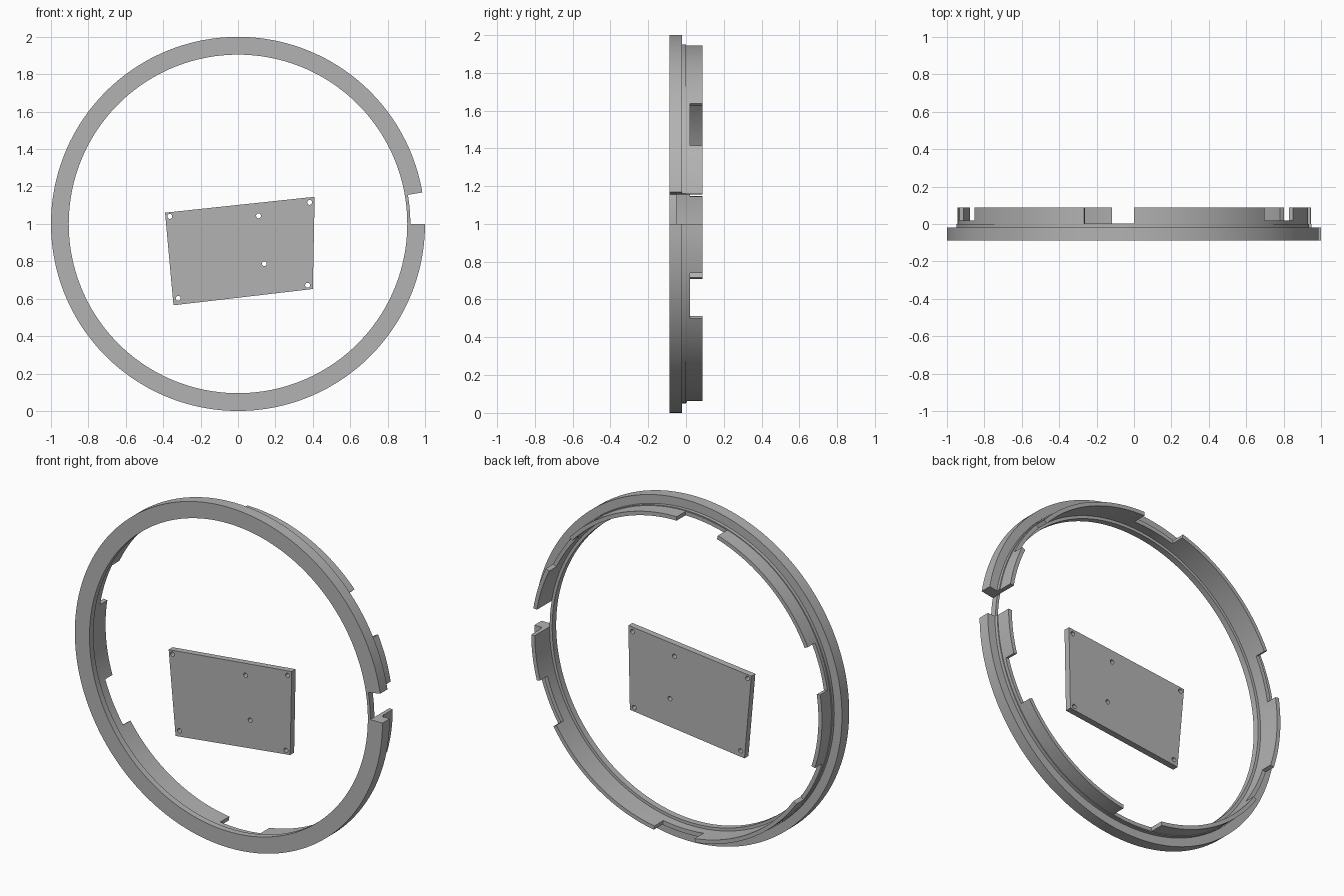
import bpy, bmesh
from math import cos, sin, radians, pi

if "Cube" in bpy.data.objects:
    bpy.data.objects.remove(bpy.data.objects["Cube"])

grey = bpy.data.materials.new("grey")
grey.diffuse_color = (0.45, 0.45, 0.45, 1)
grey.use_nodes = True
grey.node_tree.nodes["Principled BSDF"].inputs["Base Color"].default_value = grey.diffuse_color
CENTRE_Z = 1.0


def make(name, bm):
    bmesh.ops.recalc_face_normals(bm, faces=bm.faces)
    me = bpy.data.meshes.new(name)
    bm.to_mesh(me)
    bm.free()
    me.materials.append(grey)
    ob = bpy.data.objects.new(name, me)
    bpy.context.collection.objects.link(ob)
    return ob


def sweep(name, profile, a0, a1, steps):
    """Revolve an (r, y) profile about the ring axis; capped unless a full turn."""
    bm = bmesh.new()
    full = abs(a1 - a0) >= 360
    rows = []
    for i in range(steps if full else steps + 1):
        a = radians(a0 + (a1 - a0) * i / steps)
        rows.append([bm.verts.new((r * cos(a), y, CENTRE_Z + r * sin(a))) for r, y in profile])
    n = len(profile)
    for i in range(steps):
        p, q = rows[i], rows[(i + 1) % len(rows)]
        for j in range(n):
            k = (j + 1) % n
            bm.faces.new((p[j], p[k], q[k], q[j]))
    if not full:
        bm.faces.new(rows[0])
        bm.faces.new(rows[-1])
    return make(name, bm)


def prism(name, points, y0, y1):
    """Extrude an (x, z) outline along y."""
    bm = bmesh.new()
    face = bm.faces.new([bm.verts.new((x, y0, z)) for x, z in points])
    ext = bmesh.ops.extrude_face_region(bm, geom=[face])
    for v in ext["geom"]:
        if isinstance(v, bmesh.types.BMVert):
            v.co.y = y1
    return make(name, bm)


def cut(ob, cutters):
    """Subtract the cutters, then remove them."""
    bpy.context.view_layer.objects.active = ob
    for c in cutters:
        m = ob.modifiers.new("cut", 'BOOLEAN')
        m.operation, m.solver, m.object = 'DIFFERENCE', 'EXACT', c
        bpy.ops.object.modifier_apply(modifier=m.name)
    for c in cutters:
        bpy.data.objects.remove(c)


def shade(ob):
    bpy.ops.object.select_all(action='DESELECT')
    ob.select_set(True)
    bpy.context.view_layer.objects.active = ob
    bpy.ops.object.shade_smooth_by_angle(angle=radians(30))


# Ring: wide front flange with a thin lip behind it
ring = sweep("ring", [(0.905, -0.087), (1.0, -0.087), (1.0, -0.02), (0.95, -0.02),
                      (0.95, 0.0), (0.945, 0.0), (0.945, 0.087), (0.922, 0.087),
                      (0.922, -0.05), (0.905, -0.05)], 0, 360, 180)

# Six lip notches (start, end, floor) and the gap at the right side
notches = [(26, 42.5, 0.02), (90, 106.5, 0.004), (154.5, 171, 0.02),
           (198, 214.5, 0.02), (262.7, 279, 0.004), (328, 344, 0.02)]
cutters = [sweep("notch_cutter", [(0.88, f), (1.05, f), (1.05, 0.2), (0.88, 0.2)], a, b, 8)
           for a, b, f in notches]
cutters.append(sweep("gap_cutter", [(0.9215, -0.2), (1.1, -0.2), (1.1, 0.2), (0.9215, 0.2)],
                     0, 9.7, 6))
cut(ring, cutters)
shade(ring)

# Four-sided mounting plate with screw holes
plate = prism("mounting_plate", [(-0.39, 1.06), (0.41, 1.145), (0.4, 0.652), (-0.345, 0.565)],
              -0.087, -0.05)
holes = [(-0.365, 1.04), (0.11, 1.043), (0.383, 1.115), (0.14, 0.787), (0.372, 0.672), (-0.32, 0.602)]
cut(plate, [prism("hole_cutter", [(x + 0.013 * cos(i * pi / 12), z + 0.013 * sin(i * pi / 12))
                                  for i in range(24)], -0.2, 0.1) for x, z in holes])
shade(plate)
